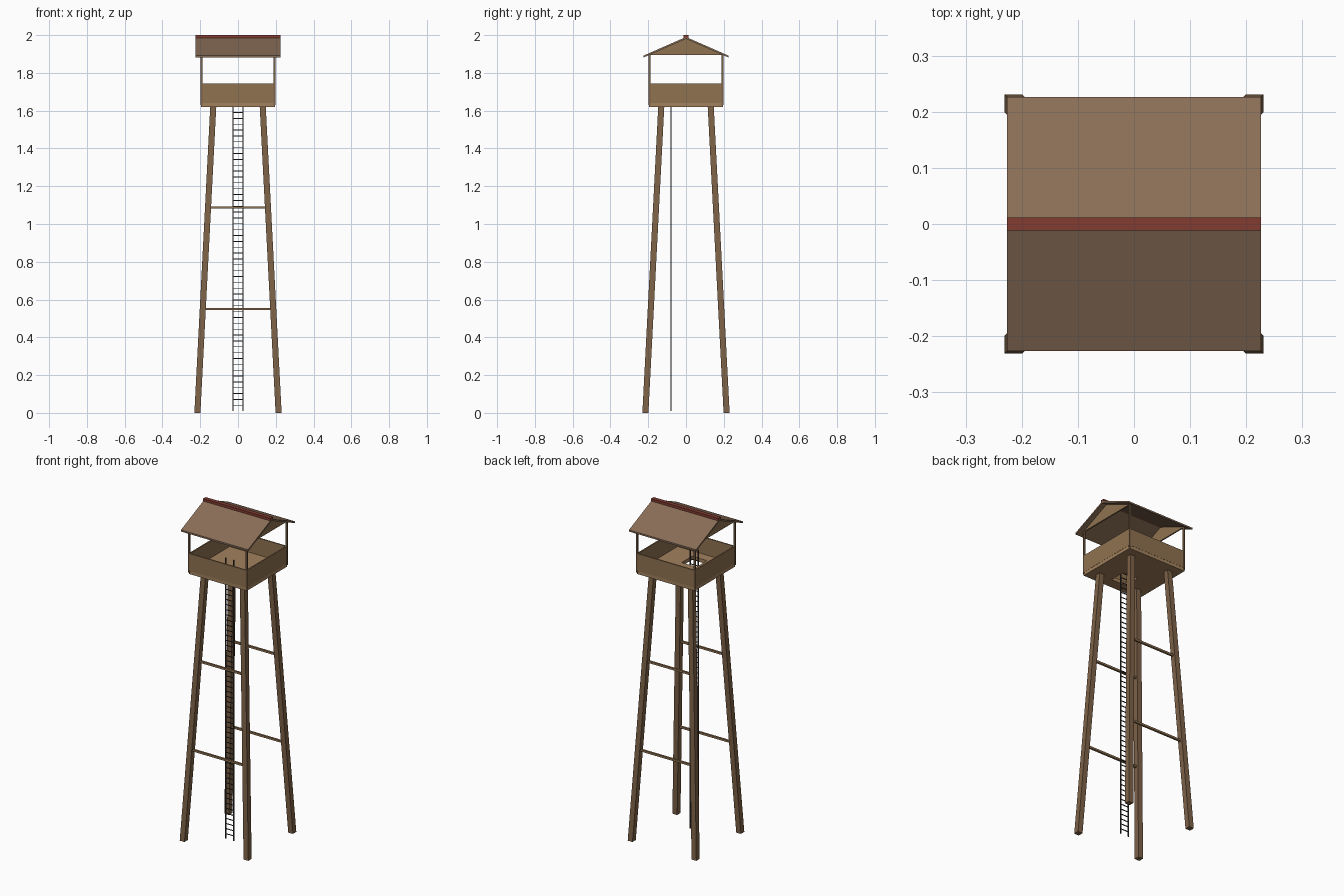
import bpy, bmesh

if "Cube" in bpy.data.objects:
    bpy.data.objects.remove(bpy.data.objects["Cube"])

def mat(name, rgb):
    m = bpy.data.materials.new(name)
    m.diffuse_color = (*rgb, 1)
    m.use_nodes = True
    m.node_tree.nodes["Principled BSDF"].inputs["Base Color"].default_value = m.diffuse_color
    return m

DARK = mat("dark_wood", (0.21, 0.125, 0.065))
WOOD = mat("plank_wood", (0.28, 0.17, 0.08))
FLOOR = mat("floor_wood", (0.36, 0.22, 0.11))
ROOF = mat("roof_wood", (0.25, 0.155, 0.095))
RED = mat("ridge_red", (0.22, 0.045, 0.03))
IRON = mat("ladder_iron", (0.05, 0.04, 0.035))

def finish(bm, name, material):
    bmesh.ops.recalc_face_normals(bm, faces=bm.faces)
    me = bpy.data.meshes.new(name)
    bm.to_mesh(me)
    bm.free()
    ob = bpy.data.objects.new(name, me)
    me.materials.append(material)
    bpy.context.collection.objects.link(ob)
    return ob

def add_box(bm, x0, x1, y0, y1, z0, z1):
    vs = bmesh.ops.create_cube(bm, size=1)["verts"]
    for v in vs:
        v.co = (x1 if v.co.x > 0 else x0, y1 if v.co.y > 0 else y0, z1 if v.co.z > 0 else z0)
    return vs

def box(name, material, *ext):
    bm = bmesh.new()
    add_box(bm, *ext)
    return finish(bm, name, material)

def extrude_x(name, material, profile, x0, x1):
    bm = bmesh.new()
    f = bm.faces.new([bm.verts.new((x0, y, z)) for y, z in profile])
    r = bmesh.ops.extrude_face_region(bm, geom=[f])
    for v in r["geom"]:
        if isinstance(v, bmesh.types.BMVert):
            v.co.x = x1
    return finish(bm, name, material)

FOOT, HEAD, DECK = 0.215, 0.131, 1.62
def leg_at(z):
    return FOOT + (HEAD - FOOT) * z / DECK

# Legs leaning inwards, and corner posts carrying the roof
for sx, a in ((-1, "left"), (1, "right")):
    for sy, b in ((-1, "front"), (1, "back")):
        bm = bmesh.new()
        for v in add_box(bm, -0.016, 0.016, -0.016, 0.016, 0, DECK):
            v.co.x += sx * leg_at(v.co.z)
            v.co.y += sy * leg_at(v.co.z)
        finish(bm, f"{b}_{a}_leg", DARK)
        px, py = sx * 0.193, sy * 0.193
        box(f"{b}_{a}_post", DARK, px - 0.005, px + 0.005, py - 0.005, py + 0.005, DECK + 0.01, 1.896)

# Horizontal braces on front and back
for sy, b in ((-1, "front"), (1, "back")):
    for z, c in ((0.55, "lower"), (1.087, "upper")):
        p = leg_at(z)
        box(f"{b}_{c}_brace", WOOD, -p, p, sy * p - 0.006, sy * p + 0.006, z - 0.006, z + 0.006)

# Floor ring around the hatch
W, H = 0.195, 0.05
HY0, HY1 = -0.13, -0.03
bm = bmesh.new()
for ext in ((-W, W, -W, HY0), (-W, W, HY1, W), (-W, -H, HY0, HY1), (H, W, HY0, HY1)):
    add_box(bm, *ext, DECK, 1.642)
finish(bm, "floor", FLOOR)

# Parapet walls
for s, a, b in ((-1, "front", "left"), (1, "back", "right")):
    lo, hi = sorted((s * 0.188, s * 0.196))
    box(f"{a}_parapet", WOOD, -0.196, 0.196, lo, hi, 1.64, 1.745)
    box(f"{b}_parapet", WOOD, lo, hi, -0.188, 0.188, 1.64, 1.745)

# Ladder
for s, a in ((-1, "left"), (1, "right")):
    box(f"{a}_ladder_rail", IRON, s * 0.027 - 0.003, s * 0.027 + 0.003, -0.083, -0.077, 0.01, 1.72)
bm = bmesh.new()
for i in range(53):
    z = 0.04 + i * 0.031
    add_box(bm, -0.027, 0.027, -0.082, -0.078, z - 0.002, z + 0.002)
finish(bm, "ladder_rungs", IRON)

# Gable roof, gable infills and ridge cap
E, EZ, RZ, T = 0.226, 1.891, 1.99, 0.01
extrude_x("roof", ROOF, [(-E, EZ), (0, RZ), (E, EZ), (E, EZ - T), (0, RZ - T), (-E, EZ - T)], -0.226, 0.226)
for s, a in ((-1, "left"), (1, "right")):
    lo, hi = sorted((s * 0.188, s * 0.196))
    extrude_x(f"{a}_gable", WOOD, [(-0.197, 1.895), (0.197, 1.895), (0, 1.981)], lo, hi)
box("ridge_cap", RED, -0.226, 0.226, -0.012, 0.012, 1.979, 2.0)
